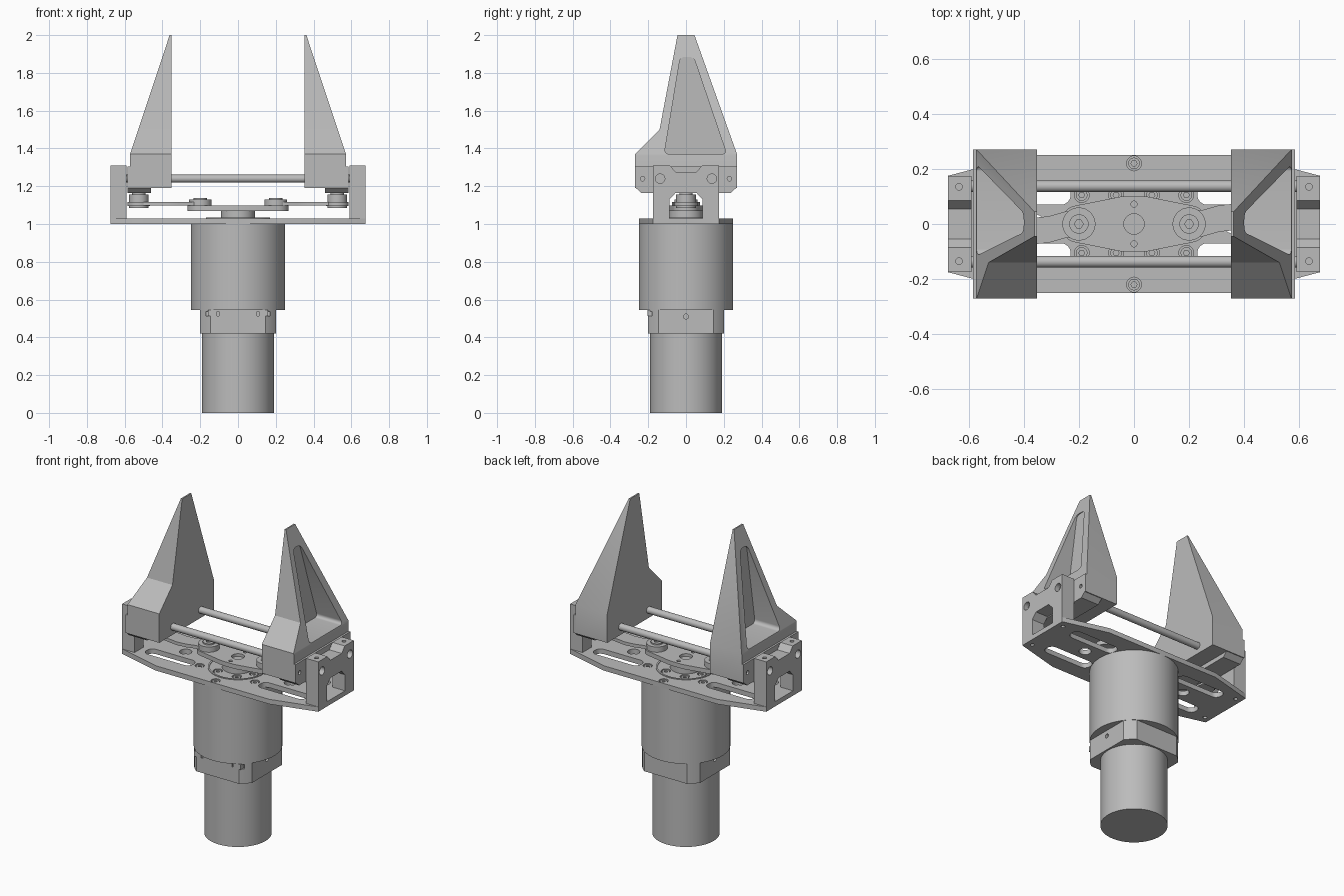
import bpy, bmesh, math

if "Cube" in bpy.data.objects:
    bpy.data.objects.remove(bpy.data.objects["Cube"])

GREY = (0.5, 0.5, 0.5, 1)
metal = bpy.data.materials.new("plain_grey")
metal.use_nodes = True
metal.diffuse_color = GREY
metal.node_tree.nodes["Principled BSDF"].inputs["Base Color"].default_value = GREY


def prism(name, pts, axis, lo, hi, bevel=0, only=None):
    """Extrude a 2D outline along an axis; optionally round its corners."""
    place = {"x": lambda a, b, d: (d, a, b),
             "y": lambda a, b, d: (a, d, b),
             "z": lambda a, b, d: (a, b, d)}[axis]
    bm = bmesh.new()
    low = [bm.verts.new(place(a, b, lo)) for a, b in pts]
    high = [bm.verts.new(place(a, b, hi)) for a, b in pts]
    bm.faces.new(low)
    bm.faces.new(high)
    n = len(pts)
    for i in range(n):
        j = (i + 1) % n
        bm.faces.new((low[i], low[j], high[j], high[i]))
    bmesh.ops.recalc_face_normals(bm, faces=bm.faces)
    if bevel:
        edges = [bm.edges.get((low[i], high[i])) for i in (only or range(n))]
        bmesh.ops.bevel(bm, geom=edges, offset=bevel, segments=6,
                        profile=0.5, affect='EDGES')
    mesh = bpy.data.meshes.new(name)
    bm.to_mesh(mesh)
    bm.free()
    mesh.materials.append(metal)
    obj = bpy.data.objects.new(name, mesh)
    bpy.context.collection.objects.link(obj)
    return obj


def circle(r, a=0, b=0, n=32):
    return [(a + r * math.cos(t * math.tau / n), b + r * math.sin(t * math.tau / n))
            for t in range(n)]


def cyl(name, r, axis, lo, hi, a=0, b=0, n=32):
    return prism(name, circle(r, a, b, n), axis, lo, hi)


def rect(a0, a1, b0, b1):
    return [(a0, b0), (a1, b0), (a1, b1), (a0, b1)]


def both(pts):
    """Complete a symmetric outline from its positive half."""
    return pts + [(-a, b) for a, b in reversed(pts)]


def combine(obj, others, mode='DIFFERENCE'):
    """Apply booleans and discard the tool shapes."""
    bpy.context.view_layer.objects.active = obj
    for tool in others:
        mod = obj.modifiers.new("shape", 'BOOLEAN')
        mod.operation = mode
        mod.solver = 'EXACT'
        mod.object = tool
        bpy.ops.object.modifier_apply(modifier=mod.name)
        bpy.data.objects.remove(tool)
    return obj


# Motor, square adapter and gearbox
cyl("motor_body", 0.19, "z", 0, 0.42, n=64)
adapter = cyl("adapter_block", 0.248, "z", 0.42, 0.545, n=64)
square = prism("tool", rect(-0.2, 0.2, -0.2, 0.2), "z", 0.4, 0.6)
combine(adapter, [square], 'INTERSECT')
holes = [prism("tool", rect(x - 0.035, x + 0.035, 0.512, 0.538), "y", -0.3, -0.17)
         for x in (-0.135, 0.135)]
holes += [cyl("tool", 0.013, "x", s * 0.16, s * 0.3, 0, 0.51, 16) for s in (-1, 1)]
combine(adapter, holes)
for x in (-0.135, 0.135):
    prism("adapter_clip", rect(x - 0.025, x + 0.025, 0.512, 0.545), "y", -0.205, -0.165)
cyl("gearbox", 0.25, "z", 0.545, 1.0, n=96)

# Base plate with slots and counterbored screws
half = [(0.39, 0.25), (0.675, 0.175), (0.675, -0.175), (0.39, -0.25)]
plate = prism("base_plate", both(half), "z", 1.0, 1.03)
tools = [prism("tool", rect(*sorted((sx * 0.23, sx * 0.55)), *sorted((sy * 0.07, sy * 0.15))),
               "z", 0.95, 1.1, 0.035) for sx in (-1, 1) for sy in (-1, 1)]
tools += [cyl("tool", 0.035, "z", 0.95, 1.1, x, 0, 24) for x in (-0.36, 0.36)]
tools += [cyl("tool", 0.012, "z", 0.95, 1.1, x, y, 12)
          for x in (-0.635, 0.635) for y in (-0.135, 0.135)]
spots = [(x, y) for x in (-0.19, -0.065, 0.065, 0.19) for y in (-0.105, 0.105)]
spots += [(0, -0.22), (0, 0.22), (-0.125, 0.02), (0.125, -0.02)]
tools += [cyl("tool", 0.027, "z", 1.012, 1.1, x, y, 20) for x, y in spots]
combine(plate, tools)
for x, y in spots:
    screw = cyl("plate_screw", 0.021, "z", 1.005, 1.027, x, y, 20)
    combine(screw, [cyl("tool", 0.011, "z", 1.015, 1.1, x, y, 6)])
rim = cyl("pilot_ring", 0.17, "z", 1.02, 1.034, n=64)
combine(rim, [cyl("tool", 0.16, "z", 1.0, 1.1, n=64)])

# Drive hub and two-ended rotor
cyl("drive_hub", 0.09, "z", 1.02, 1.072)
ends = []
for s in (-1, 1):
    start = 0 if s > 0 else math.pi
    ends += [(s * 0.2 + 0.068 * math.cos(start + t * math.pi / 18),
              0.068 * math.sin(start + t * math.pi / 18)) for t in range(-8, 9)]
    ends += [(s * 0.045, s * 0.1), (-s * 0.045, s * 0.1)]
rotor = prism("rotor", ends, "z", 1.07, 1.097)
combine(rotor, [cyl("tool", r, "z", 1.08, 1.2, 0, y, 24)
                for r, y in ((0.037, 0), (0.011, 0.072), (0.011, -0.072))])

# Bent links, turned half round for the other side
path = [(0.2, 0), (0.25, 0.003), (0.31, 0.02), (0.37, 0.026), (0.45, 0.016), (0.53, 0)]
for s in (1, -1):
    side = "left" if s > 0 else "right"
    outline = [(s * x, s * (y + 0.048)) for x, y in path]
    outline += [(s * x, s * (y - 0.048)) for x, y in reversed(path)]
    prism(side + "_link", outline, "z", 1.097, 1.117)
    for x, top in ((0.2, 1.13), (0.525, 1.117)):
        cyl(side + "_link_eye", 0.06, "z", 1.095, top, s * x, 0)
    bolt = cyl(side + "_link_bolt", 0.035, "z", 1.09, 1.138, s * 0.2, 0)
    combine(bolt, [cyl("tool", 0.016, "z", 1.12, 1.2, s * 0.2, 0, 6)])
    cyl(side + "_finger_pin", 0.052, "z", 1.085, 1.155, s * 0.525, 0)
    cyl(side + "_pin_neck", 0.035, "z", 1.15, 1.2, s * 0.525, 0)

# Guide rods
for y, name in ((-0.137, "front_rod"), (0.137, "back_rod")):
    cyl(name, 0.021, "x", -0.64, 0.64, y, 1.24, 24)

# End brackets and fingers, mirrored left to right
for s in (1, -1):
    side = "left" if s > 0 else "right"

    # Bracket: arch with a top notch and rod holes
    arch = both([(0.055, 1.275), (0.085, 1.31), (0.175, 1.31), (0.175, 1.03),
                 (0.088, 1.03), (0.088, 1.13), (0.055, 1.165)])
    bracket = prism(side + "_bracket", arch, "x", s * 0.59, s * 0.675)
    tools = [cyl("tool", 0.025, "x", s * 0.645, s * 0.7, y, 1.24, 24) for y in (-0.137, 0.137)]
    tools += [cyl("tool", 0.012, "z", 1.285, 1.4, s * 0.635, y, 16) for y in (-0.135, 0.135)]
    combine(bracket, tools)

    # Finger: side outline crossed with front outline
    finger = prism(side + "_finger", [
        (-0.045, 2), (0.045, 2), (0.27, 1.37), (0.27, 1.19),
        (-0.27, 1.19), (-0.27, 1.37), (-0.14, 1.5)], "x", s * 0.3, s * 0.7)
    wedge = prism("tool", [(s * x, z) for x, z in (
        (0.353, 1.1), (0.573, 1.1), (0.573, 1.365), (0.362, 2), (0.362, 2.1), (0.353, 2.1))],
        "y", -0.4, 0.4)
    combine(finger, [wedge], 'INTERSECT')
    pocket = prism("tool", [(-0.115, 1.37), (0.215, 1.37), (0.04, 1.885), (-0.03, 1.885)],
                   "x", s * 0.395, s * 0.8, 0.025)
    combine(finger, [pocket])

    # Carriage strip and slide block at the foot of the finger
    strip = prism(side + "_finger_strip", rect(-0.27, 0.27, 1.19, 1.305), "x", s * 0.57, s * 0.585)
    combine(strip, [cyl("tool", 0.012, "x", s * 0.5, s * 0.7, y, 1.24, 16) for y in (-0.23, 0.23)])
    prism(side + "_slide_block", both([(0.27, 1.215), (0.27, 1.195), (0.235, 1.163), (0.08, 1.163)]),
          "x", s * 0.46, s * 0.585)

# Smooth round walls, keep edges sharp
bpy.ops.object.select_all(action='DESELECT')
for obj in bpy.context.scene.objects:
    if obj.type == 'MESH' and metal.name in obj.data.materials:
        obj.select_set(True)
        bpy.context.view_layer.objects.active = obj
bpy.ops.object.shade_smooth_by_angle(angle=math.radians(30))
